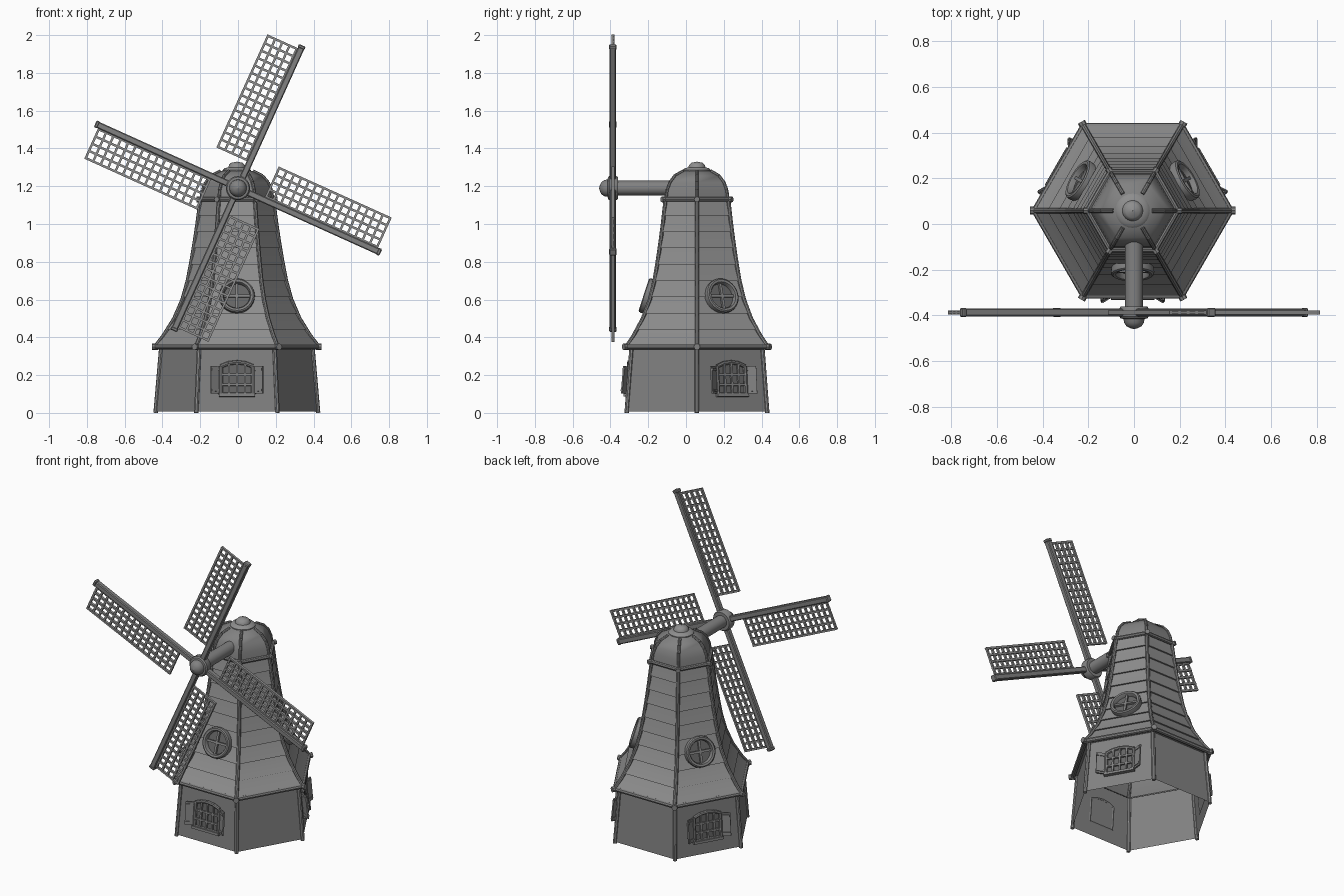
import bpy, bmesh, math
from mathutils import Matrix, Vector

if "Cube" in bpy.data.objects:
    bpy.data.objects.remove(bpy.data.objects["Cube"])

CX, CY = -0.006, 0.058          # tower axis
C30 = math.cos(math.pi / 6)
ID = Matrix.Identity(4)


def grey(name, v):
    m = bpy.data.materials.new(name)
    m.diffuse_color = (v, v, v, 1)
    m.use_nodes = True
    m.node_tree.nodes["Principled BSDF"].inputs["Base Color"].default_value = m.diffuse_color
    return m


MID, DARK, GLASS = grey("mid_grey", .27), grey("dark_grey", .22), grey("glass_grey", .13)


def finish(bm, name, angle=35, mat=MID):
    bmesh.ops.recalc_face_normals(bm, faces=bm.faces)
    me = bpy.data.meshes.new(name)
    bm.to_mesh(me)
    bm.free()
    me.materials.append(mat)
    me.shade_smooth()
    me.set_sharp_from_angle(angle=math.radians(angle))
    ob = bpy.data.objects.new(name, me)
    bpy.context.collection.objects.link(ob)
    return ob


def box(bm, M, c, size, rot=ID):
    bmesh.ops.create_cube(bm, size=1, matrix=M @ Matrix.Translation(c) @ rot @ Matrix.Diagonal((*size, 1)))


def rod(bm, p, q, r, seg=8, M=ID):
    p, q = M @ Vector(p), M @ Vector(q)
    d = q - p
    R = d.to_track_quat('Z', 'Y').to_matrix().to_4x4()
    bmesh.ops.create_cone(bm, cap_ends=True, segments=seg, radius1=r, radius2=r, depth=d.length,
                          matrix=Matrix.Translation((p + q) / 2) @ R)


def lathe(bm, prof, seg, M, closed=False):
    """Revolve (radius, height) points around the local z axis."""
    rings = [[bm.verts.new(M @ Vector((r * math.cos(2 * math.pi * i / seg), r * math.sin(2 * math.pi * i / seg), z)))
              for i in range(seg)] for r, z in prof]
    if closed:
        rings.append(rings[0])
    for a, b in zip(rings, rings[1:]):
        for i in range(seg):
            j = (i + 1) % seg
            bm.faces.new((a[i], a[j], b[j], b[i]))


def corner(i, r, z):
    a = math.radians(60 * i)
    return Vector((CX + r * math.cos(a), CY + r * math.sin(a), z))


def wall_frame(deg, apothem, z, tilt):
    """Local frame on a wall: x sideways, y up, z outward."""
    a, t = math.radians(deg), math.radians(tilt)
    n = Vector((math.cos(a) * math.cos(t), math.sin(a) * math.cos(t), math.sin(t)))
    s = Vector((-math.sin(a), math.cos(a), 0))
    M = Matrix((s, n.cross(s), n)).transposed().to_4x4()
    M.translation = (CX + apothem * math.cos(a), CY + apothem * math.sin(a), z)
    return M


TOWER = Matrix.Translation((CX, CY, 0))
ROOF = [(.355, .425), (.41, .383), (.5, .327), (.6, .284), (.7, .256),
        (.8, .237), (.9, .220), (1.0, .205), (1.13, .188)]


def roof_r(z):
    for (z0, r0), (z1, r1) in zip(ROOF, ROOF[1:]):
        if z <= z1 + 1e-6:
            return r0 + (r1 - r0) * (z - z0) / (z1 - z0)
    return ROOF[-1][1]


# lower wall with corner posts
bm = bmesh.new()
lathe(bm, [(.430, .008), (.398, .345)], 6, TOWER)
finish(bm, "base_wall", mat=DARK)
bm = bmesh.new()
for i in range(6):
    rod(bm, corner(i, .430, 0), corner(i, .400, .345), .012)
finish(bm, "base_posts")

# clapboard tower, each plank overlapping the one below
bm = bmesh.new()
prof = [(.396, .343)]
N = 9
for k in range(N):
    z0 = .355 + (1.13 - .355) * k / N
    z1 = .355 + (1.13 - .355) * (k + 1) / N
    prof += [(roof_r(z0) + .010, z0), (roof_r((z0 + z1) / 2) + .003, (z0 + z1) / 2), (roof_r(z1) - .002, z1)]
lathe(bm, prof, 6, TOWER)
finish(bm, "tower_planks", 15)

# ridge strips on the tower corners
bm = bmesh.new()
for i in range(6):
    for (z0, r0), (z1, r1) in zip(ROOF, ROOF[1:]):
        rod(bm, corner(i, r0 + .004, z0), corner(i, r1 + .004, z1), .011)
finish(bm, "ridge_strips", mat=DARK)

# eave and collar beams with corner knobs
bm = bmesh.new()
for r, z, t in ((.428, .35, .014), (.197, 1.13, .012)):
    for i in range(6):
        rod(bm, corner(i, r, z), corner(i + 1, r, z), t)
        rod(bm, corner(i, r - .01, z), corner(i, r + t * 1.5, z), t * 1.25)
finish(bm, "hexagon_beams", mat=DARK)

# domed cap, ribs and finial
bm = bmesh.new()
CAP = [(.190, 1.13), (.182, 1.18), (.165, 1.22), (.135, 1.255), (.085, 1.28), (.03, 1.29)]
lathe(bm, CAP, 6, TOWER)
finish(bm, "cap_dome", mat=DARK)
bm = bmesh.new()
for i in range(6):
    for (r0, z0), (r1, z1) in zip(CAP[:5], CAP[1:5]):
        rod(bm, corner(i, r0, z0), corner(i, r1, z1), .009)
finish(bm, "cap_ribs", mat=DARK)
bm = bmesh.new()
lathe(bm, [(.075, 1.27), (.075, 1.285), (.065, 1.295), (.045, 1.30), (.042, 1.312), (.03, 1.324), (.001, 1.33)], 24, TOWER)
finish(bm, "cap_finial")

# windows on three alternate sides
for n, deg in enumerate((-90, 30, 150)):
    # arched lower window with open shutters
    M = wall_frame(deg, .414 * C30, .178, 5)
    outline = [(-.085, -.082), (.085, -.082), (.085, .068), (.045, .084), (0, .09), (-.045, .084), (-.085, .068)]
    bm = bmesh.new()
    bm.faces.new([bm.verts.new(M @ Vector((x, y, .004))) for x, y in outline])
    finish(bm, f"lower_pane_{n}", mat=GLASS)
    bm = bmesh.new()
    for a, b in zip(outline, outline[1:] + outline[:1]):
        rod(bm, (*a, .008), (*b, .008), .011, 8, M)
    for x in (-.042, 0, .042):
        box(bm, M, (x, 0, .008), (.011, .165, .014))
    for y in (-.03, .025):
        box(bm, M, (0, y, .008), (.165, .011, .014))
    box(bm, M, (0, -.086, .012), (.19, .016, .022))
    finish(bm, f"lower_window_{n}", mat=DARK)
    bm = bmesh.new()
    for s in (-1, 1):
        R = Matrix.Rotation(-s * math.radians(32), 4, 'Y')
        box(bm, M, (s * .115, -.005, .02), (.055, .145, .009), R)
        for y in (-.06, .05):
            box(bm, M, (s * .115, y, .022), (.046, .012, .014), R)
    finish(bm, f"shutters_{n}", mat=DARK)

    # round upper window
    M = wall_frame(deg, roof_r(.612) * C30, .612, 18)
    bm = bmesh.new()
    lathe(bm, [(.088, -.03), (.095, .025), (.093, .036), (.086, .041), (.074, .039), (.069, .03), (.068, -.03)],
          32, M, True)
    finish(bm, f"round_window_ring_{n}", mat=DARK)
    bm = bmesh.new()
    lathe(bm, [(.07, .014), (.001, .014)], 32, M)
    finish(bm, f"round_pane_{n}", mat=GLASS)
    bm = bmesh.new()
    box(bm, M, (0, 0, .02), (.14, .014, .016))
    box(bm, M, (0, 0, .02), (.014, .14, .016))
    finish(bm, f"round_window_bars_{n}", mat=DARK)

# drive shaft and hub (local z points to the front)
HZ, SY = 1.19, -.387
HUB = Matrix.Translation((0, SY, HZ)) @ Matrix.Rotation(math.pi / 2, 4, 'X')
bm = bmesh.new()
rod(bm, (0, CY, HZ), (0, SY, HZ), .039, 24)
finish(bm, "drive_shaft", mat=DARK)
bm = bmesh.new()
lathe(bm, [(.03, -.027), (.058, -.027), (.064, -.018), (.064, .018), (.058, .026), (.046, .028),
           (.043, .045), (.033, .06), (.018, .068), (.001, .073)], 28, HUB)
finish(bm, "hub", mat=DARK)

# four sails: spar plus lattice on one side
L0, L1, W0, W1, ROWS, COLS = .155, .80, .02, .187, 15, 4
for k in range(4):
    M = HUB @ Matrix.Rotation(math.radians(-24.3 + 90 * k), 4, 'Z')   # local y runs along the spar
    bm = bmesh.new()
    box(bm, M, (0, .434, 0), (.034, .788, .034))
    box(bm, M, (0, .819, 0), (.039, .02, .039))
    bmesh.ops.bevel(bm, geom=bm.edges[:], offset=.005, segments=1, affect='EDGES')
    finish(bm, f"sail_spar_{k}", mat=DARK)
    bm = bmesh.new()
    for i in range(ROWS + 1):
        box(bm, M, (-(W0 + W1) / 2 + .007, L0 + (L1 - L0) * i / ROWS, 0), (W1 - W0 + .018, .012, .013))
    for j in range(COLS + 1):
        box(bm, M, (-(W0 + (W1 - W0) * j / COLS), (L0 + L1) / 2, 0), (.012, L1 - L0 + .012, .016))
    finish(bm, f"sail_lattice_{k}")
